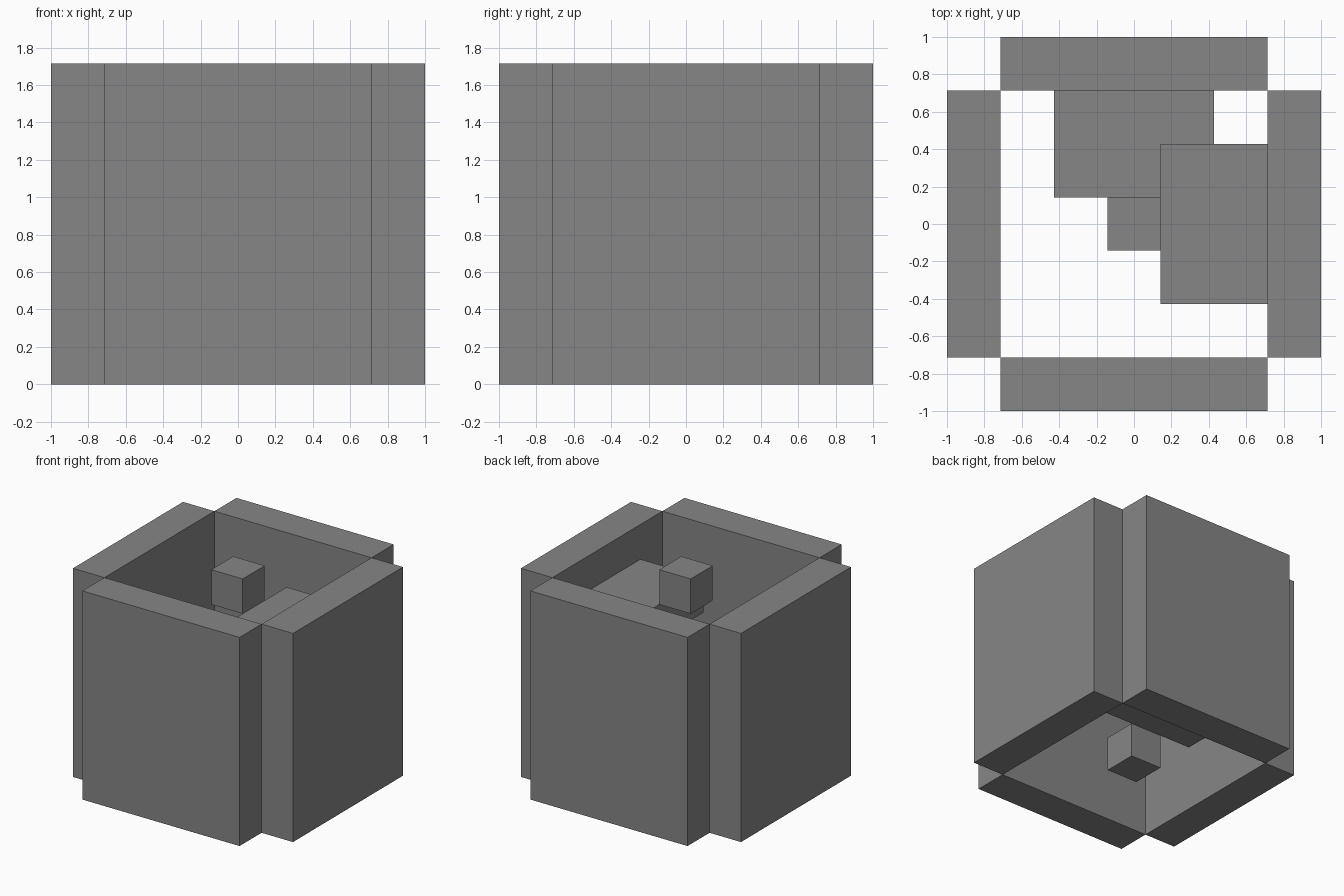
import bpy
from mathutils import Vector

if "Cube" in bpy.data.objects:
    bpy.data.objects.remove(bpy.data.objects["Cube"], do_unlink=True)

U = 2 / 7  # one block

grey = bpy.data.materials.new("stone_grey")
grey.use_nodes = True
colour = (0.24, 0.24, 0.24, 1)
grey.diffuse_color = colour
grey.node_tree.nodes["Principled BSDF"].inputs["Base Color"].default_value = colour


def block(name, centre, size):
    """Box placed and sized in block units."""
    bpy.ops.mesh.primitive_cube_add(size=1, location=Vector(centre) * U)
    obj = bpy.context.object
    obj.name = name
    for v in obj.data.vertices:
        v.co = Vector(c * s * U for c, s in zip(v.co, size))
    obj.data.materials.append(grey)
    return obj


# Four walls meeting only at their corner edges
for name, x, y in (("front_wall", 0, -3), ("back_wall", 0, 3),
                   ("right_wall", -3, 0), ("left_wall", 3, 0)):
    block(name, (x, y, 3), (1 if x else 5, 1 if y else 5, 6))

# Shelves reaching in from the back and left walls
block("back_shelf", (0, 1.5, 1.5), (3, 2, 1))
block("left_shelf", (1.5, 0, 4.5), (2, 3, 1))

# Central cubes, one at the base and one level with the rim
block("lower_cube", (0, 0, 0.5), (1, 1, 1))
block("upper_cube", (0, 0, 5.5), (1, 1, 1))
